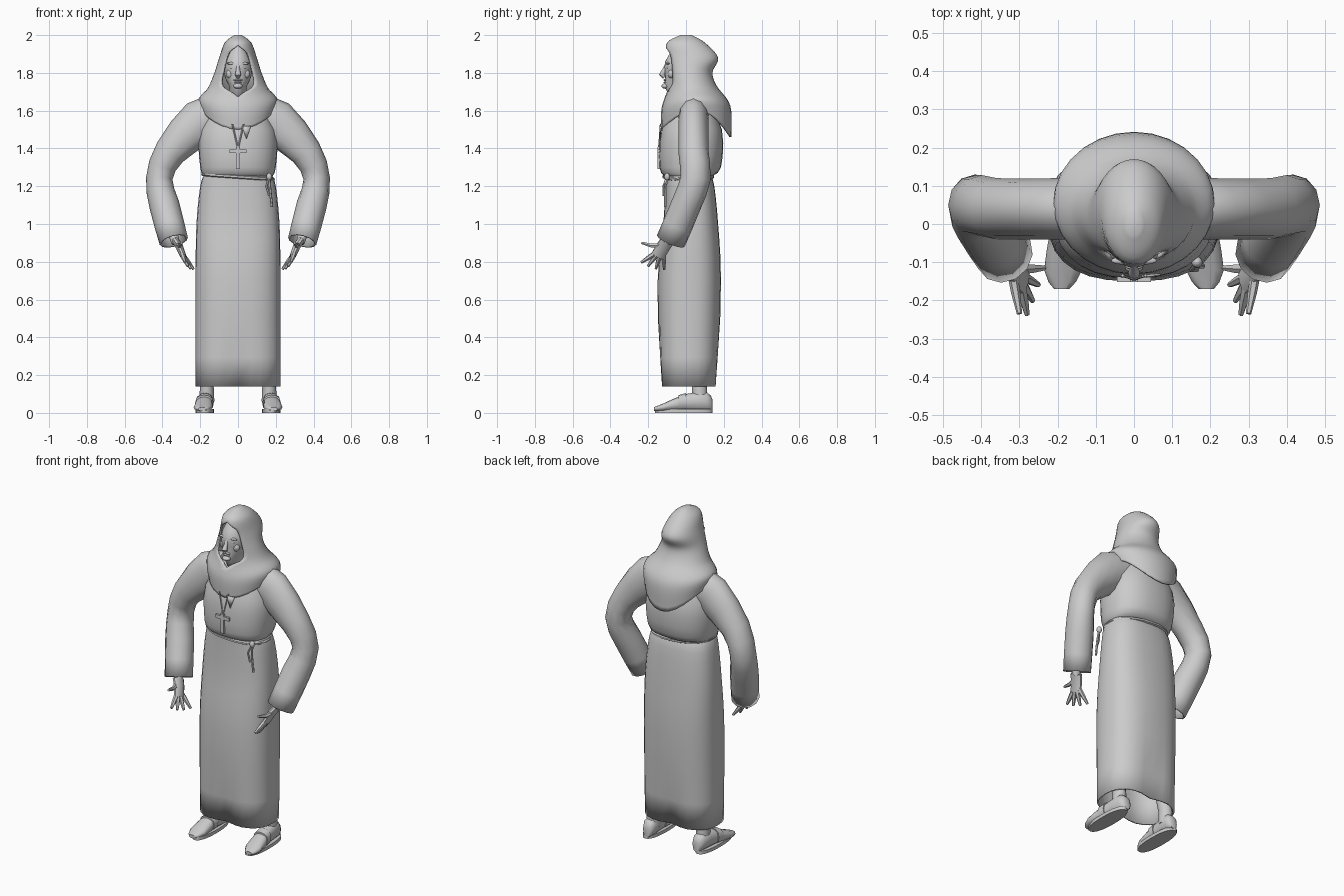
import bpy, bmesh, math
from mathutils import Vector

old = bpy.data.objects.get("Cube")
if old:
    bpy.data.objects.remove(old)

shade = (.6, .6, .6, 1)
grey = bpy.data.materials.new("plain grey")
grey.use_nodes = True
grey.diffuse_color = shade
grey.node_tree.nodes["Principled BSDF"].inputs["Base Color"].default_value = shade


def finish(name, bm, wall=0):
    bmesh.ops.remove_doubles(bm, verts=bm.verts, dist=.0005)
    bmesh.ops.recalc_face_normals(bm, faces=bm.faces)
    mesh = bpy.data.meshes.new(name)
    bm.to_mesh(mesh)
    bm.free()
    mesh.materials.append(grey)
    mesh.shade_smooth()
    mesh.set_sharp_from_angle(angle=math.radians(50))
    part = bpy.data.objects.new(name, mesh)
    bpy.context.collection.objects.link(part)
    if wall:
        modifier = part.modifiers.new("wall", 'SOLIDIFY')
        modifier.thickness = wall
        modifier.offset = -1


def skin(name, rings, closed=True, cap_start=True, cap_end=True, wall=0):
    """Join equal rings of points into a surface."""
    bm = bmesh.new()
    rows = [[bm.verts.new(point) for point in ring] for ring in rings]
    count = len(rows[0])
    for upper, lower in zip(rows, rows[1:]):
        for i in range(count if closed else count - 1):
            j = (i + 1) % count
            bm.faces.new((upper[i], upper[j], lower[j], lower[i]))
    if cap_start:
        bm.faces.new(rows[0])
    if cap_end:
        bm.faces.new(rows[-1])
    finish(name, bm, wall)


def blend(stations, steps=3):
    """Smooth curve of values through a few stations."""
    result = []
    last = len(stations) - 1
    for i in range(last):
        before, start, end, after = (
            stations[min(max(k, 0), last)] for k in range(i - 1, i + 3))
        for step in range(steps):
            t = step / steps
            result.append(tuple(
                b + t / 2 * (c - a + t * (2 * a - 5 * b + 4 * c - d + t * (3 * (b - c) + d - a)))
                for a, b, c, d in zip(before, start, end, after)))
    return result + [stations[-1]]


def angles(count):
    return [2 * math.pi * i / count for i in range(count)]


def power(value, exponent):
    return math.copysign(abs(value) ** exponent, value)


def oval(z, front, back, half_width, dent=0, square=.85, centre=0):
    """Level oval between two depths, creased at front and back by the dent."""
    ring = []
    for a in angles(28):
        x = half_width * power(math.sin(a), square)
        y = (back - front) / 2 * power(math.cos(a), square)
        y *= 1 - dent * math.exp(-(x / .07) ** 2)
        ring.append((centre + x, (front + back) / 2 + y, z))
    return ring


def tube(name, path, depth=None, sides=10, **options):
    """Sweep along (x, y, z, radius); the depth flattens or widens it."""
    points = [Vector(station[:3]) for station in path]
    rings = []
    for i, station in enumerate(path):
        along = points[min(i + 1, len(path) - 1)] - points[max(i - 1, 0)]
        along.normalize()
        reference = Vector((0, 1, 0)) if abs(along.y) < .85 else Vector((0, 0, 1))
        across = along.cross(reference).normalized()
        outward = across.cross(along)
        radius = station[3]
        rings.append([points[i] + across * radius * math.cos(a)
                      + outward * (depth or radius) * math.sin(a) for a in angles(sides)])
    skin(name, rings, **options)


def cord(name, points, radius):
    tube(name, [(*point, radius) for point in points], sides=6)


def place(name, bm, location, size):
    bmesh.ops.scale(bm, vec=size, verts=bm.verts)
    bmesh.ops.translate(bm, vec=location, verts=bm.verts)
    finish(name, bm)


def ball(name, location, size):
    bm = bmesh.new()
    bmesh.ops.create_uvsphere(bm, u_segments=12, v_segments=8, radius=1)
    place(name, bm, location, size)


def box(name, location, size):
    bm = bmesh.new()
    bmesh.ops.create_cube(bm, size=1)
    place(name, bm, location, size)


# Robe: long skirt with creased hem, then bloused top
skirt = blend([(1.26, -.11, .13, .18), (1.2, -.11, .15, .2), (1, -.12, .17, .22),
               (.7, -.15, .185, .225), (.14, -.14, .17, .225)])
skin("robe_skirt", [oval(*row, dent=max(0, .4 - row[0]) * .7, square=.78) for row in skirt],
     cap_end=False, wall=.01)
blouse = blend([(1.25, -.11, .13, .18), (1.3, -.14, .185, .2),
                (1.5, -.13, .19, .2), (1.7, -.04, .1, .07)])
skin("robe_top", [oval(*row) for row in blouse])


# Hood and cowl: arcs with a face opening, drooping at the chest and back
def hood_ring(z, front, back, half_width):
    opening = .7 * math.sqrt(max(0, 1 - ((z - 1.82) / .115) ** 4))
    droop = max(0, (1.72 - z) / .12)
    ring = []
    for i in range(-14, 15):
        a = (math.pi - opening) * i / 14
        c = math.cos(a)
        drop = .14 * droop ** 2 if c > 0 else .1 * droop
        ring.append((half_width * math.sin(a),
                     (front + back) / 2 + c * (back - front) / 2, z - drop * c * c))
    return ring


hood = blend([(2, -.03, .03, .02), (1.96, -.1, .1, .07), (1.88, -.11, .17, .1),
              (1.8, -.1, .14, .125), (1.72, -.1, .17, .16), (1.66, -.13, .235, .21),
              (1.6, -.13, .24, .2)], steps=5)
skin("hood", [hood_ring(*row) for row in hood], closed=False, cap_end=False, wall=.01)

# Head and face
head = blend([(1.64, -.06, .07, .05), (1.72, -.11, .07, .045), (1.78, -.11, .09, .07),
              (1.86, -.11, .1, .075), (1.95, -.05, .04, .03)])
skin("head", [oval(*row, square=1) for row in head])
tube("nose", [(0, -.1, 1.85, .008), (0, -.115, 1.815, .011),
              (0, -.128, 1.79, .016), (0, -.115, 1.777, .01)], sides=8)
ball("upper_lip", (0, -.11, 1.762), (.024, .01, .006))
ball("lower_lip", (0, -.11, 1.75), (.02, .01, .005))
ball("chin", (0, -.11, 1.73), (.025, .02, .014))

# Cross pendant and loose collar flap
box("cross_upright", (0, -.145, 1.35), (.02, .014, .115))
box("cross_bar", (0, -.145, 1.385), (.09, .014, .02))
bm = bmesh.new()
bm.faces.new([bm.verts.new(point) for point in (
    (.02, -.14, 1.52), (.07, -.135, 1.52), (.045, -.14, 1.45))])
finish("collar_flap", bm, wall=.006)

# Rope belt, dipping toward the knot, with two hanging ends
rope = [(x, y, z - .07 * x) for x, y, z in oval(1.25, -.115, .14, .185)]
cord("rope_belt", rope + rope[:1], .01)
ball("belt_knot", (.165, -.1, 1.25), (.015, .015, .02))
cord("long_rope_end", [(.165, -.1, 1.25), (.17, -.11, 1.18), (.18, -.11, 1.09)], .007)
cord("short_rope_end", [(.165, -.1, 1.25), (.15, -.12, 1.2), (.165, -.12, 1.15)], .006)


def foot_ring(y, half_width, high):
    return [(side * (.176 - .08 * y) + half_width * math.sin(a), y,
             .01 + (high - .01) * (1 + power(math.cos(a), .7)) / 2) for a in angles(12)]


for label, side in (("left", 1), ("right", -1)):
    def flip(path):
        return [(side * x, *rest) for x, *rest in path]

    # Face halves and pendant cord
    ball(label + "_brow", (side * .032, -.096, 1.85), (.028, .01, .007))
    ball(label + "_eye", (side * .03, -.094, 1.828), (.014, .01, .007))
    ball(label + "_cheek", (side * .04, -.078, 1.795), (.024, .018, .025))
    cord(label + "_pendant_cord",
         flip([(.03, -.135, 1.53), (.014, -.14, 1.46), (0, -.145, 1.4)]), .004)

    # Wide sleeve, bent at the elbow
    sleeve = [(.1, .04, 1.58, .1), (.2, .04, 1.54, .12), (.36, .04, 1.38, .085),
              (.417, .05, 1.24, .07), (.39, 0, 1.1, .08), (.34, -.08, .91, .077)]
    tube(label + "_sleeve", flip(blend(sleeve, steps=2)), depth=.08, sides=12,
         cap_end=False, wall=.01)

    # Hand with fingers fanned from forward to down
    tube(label + "_wrist", flip([(.36, -.05, 1, .03), (.33, -.1, .9, .022)]))
    tube(label + "_palm", flip([(.33, -.1, .91, .02), (.31, -.12, .88, .02),
                                (.29, -.15, .83, .016)]), depth=.038)
    tube(label + "_thumb", flip([(.32, -.12, .89, .014), (.31, -.18, .885, .012),
                                 (.3, -.235, .9, .007)]), sides=6)
    for i, finger in enumerate(("index", "middle", "ring", "little")):
        root = Vector((.295, -.17 + .017 * i, .84))
        fan = 1 - .35 * i
        reach = Vector((-.015 * (i + 1), -.08 * math.sin(fan), -.08 * math.cos(fan)))
        tube(f"{label}_{finger}_finger", flip([
            (*root, .014), (*(root + reach / 2), .012), (*(root + reach), .007)]), sides=6)

    # Ankle, foot and sandal
    tube(label + "_ankle", flip([(.16, .06, .24, .045), (.165, .07, .15, .036),
                                 (.165, .075, .06, .04)]), depth=.042)
    foot = blend([(.14, .02, .07), (.11, .04, .11), (0, .04, .1),
                  (-.12, .05, .05), (-.17, .02, .03)], steps=2)
    skin(label + "_foot", [foot_ring(*row) for row in foot])
    skin(label + "_sole", [oval(z, -.165, .14, .048, centre=side * .176) for z in (0, .02)])
    skin(label + "_sandal_strap", [foot_ring(0, .045, .105), foot_ring(-.04, .048, .094)])
